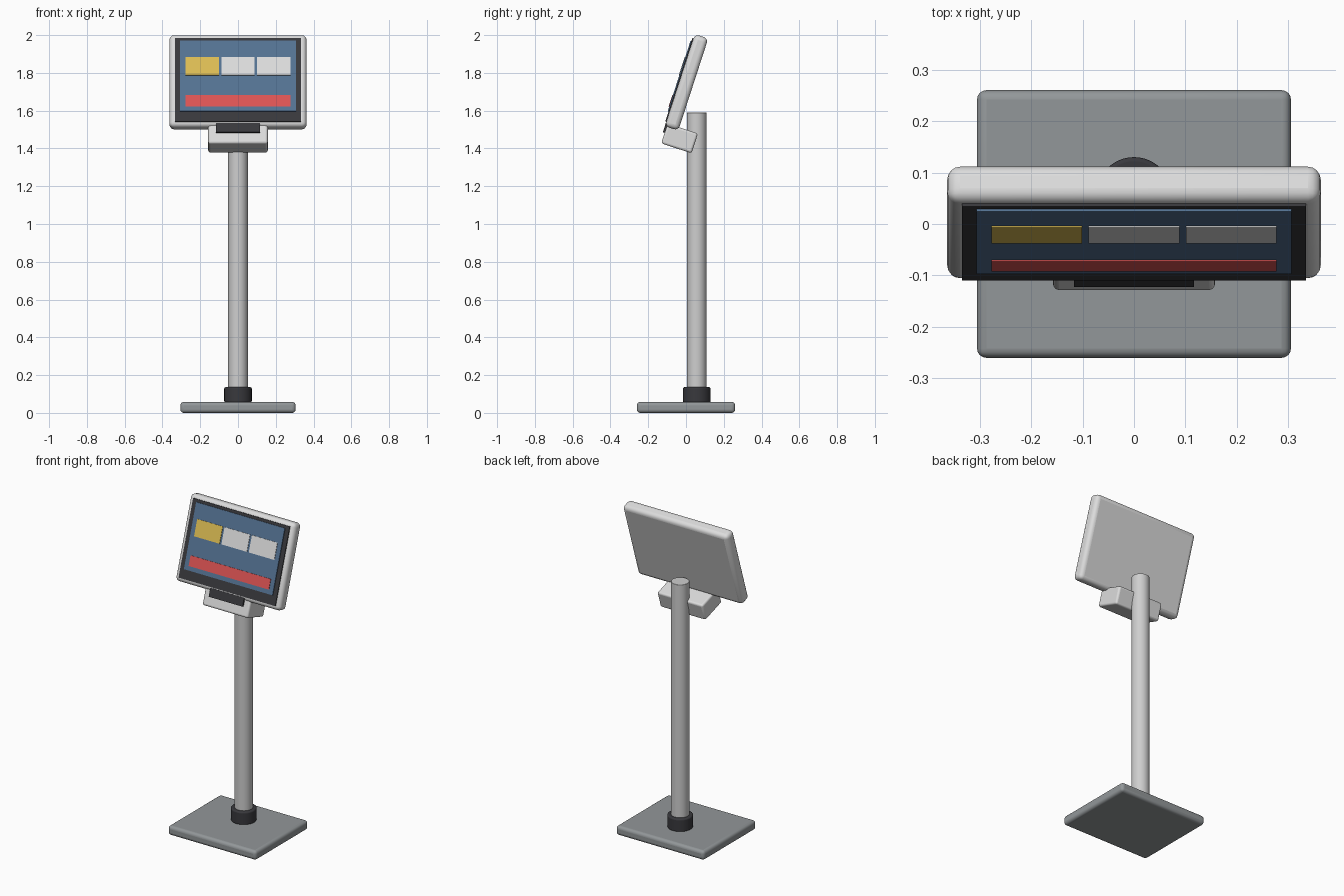
import bpy, math
from mathutils import Matrix, Vector

if "Cube" in bpy.data.objects:
    bpy.data.objects.remove(bpy.data.objects["Cube"])

TILT = Matrix.Rotation(math.radians(-18), 4, 'X')
HEAD = Matrix.Translation((0, 0.003, 1.75)) @ TILT   # local frame of the tilted head


def mat(name, r, g, b):
    m = bpy.data.materials.new(name)
    m.diffuse_color = (r, g, b, 1)
    m.use_nodes = True
    m.node_tree.nodes["Principled BSDF"].inputs["Base Color"].default_value = m.diffuse_color
    return m


SHELL = mat("light shell", 0.72, 0.72, 0.72)
POLE = mat("pole grey", 0.62, 0.62, 0.62)
BASE = mat("base grey", 0.29, 0.31, 0.32)
DARK = mat("dark plastic", 0.04, 0.04, 0.046)
BLUE = mat("screen blue", 0.09, 0.17, 0.29)
YELLOW = mat("tile yellow", 0.72, 0.51, 0.09)
WHITE = mat("tile white", 0.72, 0.72, 0.72)
RED = mat("bar red", 0.73, 0.09, 0.09)


def finish(ob, name, material, bevel):
    ob.name = name
    ob.data.materials.append(material)
    if bevel:
        b = ob.modifiers.new("bevel", 'BEVEL')
        b.width, b.segments, b.limit_method = bevel, 4, 'ANGLE'
        bpy.ops.object.shade_smooth_by_angle(angle=math.radians(35))
    return ob


def box(name, centre, size, material, bevel=0, frame=Matrix.Identity(4)):
    bpy.ops.mesh.primitive_cube_add(size=1)
    ob = bpy.context.object
    ob.data.transform(Matrix.Diagonal((*size, 1)))
    ob.matrix_world = frame @ Matrix.Translation(centre)
    return finish(ob, name, material, bevel)


def tube(name, radius, z0, z1, material, bevel):
    bpy.ops.mesh.primitive_cylinder_add(vertices=48, radius=radius, depth=z1 - z0,
                                        location=(0, 0.057, (z0 + z1) / 2))
    return finish(bpy.context.object, name, material, bevel)


def plate(name, x, v, w, h, front, thick, material):
    """Thin plate on the head; front is the distance of its face from the head centre."""
    return box(name, (x, -front + thick / 2, v), (w, thick, h), material, frame=HEAD)


# Floor plate, collar and pole
box("base_plate", (0, 0, 0.029), (0.61, 0.52, 0.058), BASE, 0.018)
tube("pole_collar", 0.073, 0.055, 0.136, DARK, 0.008)
tube("pole", 0.052, 0.05, 1.59, POLE, 0.003)

# Tilted mounting block and dark hinge strip
block = Matrix.Translation((0, -0.034, 1.453)) @ TILT
box("mount_block", (0, 0, 0), (0.315, 0.169, 0.11), SHELL, 0.012, block)
box("hinge_strip", (0, -0.008, -0.264), (0.234, 0.06, 0.052), DARK, frame=HEAD)

# Display head with bezel and screen
box("display_housing", (0, 0, 0), (0.726, 0.075, 0.513), SHELL, 0.025, HEAD)
plate("screen_bezel", 0, 0, 0.668, 0.465, 0.043, 0.009, DARK)
plate("screen", 0, 0.02, 0.612, 0.392, 0.048, 0.009, BLUE)

# On-screen tiles and bar
for i, m in enumerate((YELLOW, WHITE, WHITE)):
    plate(f"screen_tile_{i + 1}", (i - 1) * 0.189, 0.074, 0.176, 0.101, 0.051, 0.006, m)
plate("screen_bar", 0, -0.119, 0.554, 0.062, 0.051, 0.006, RED)
